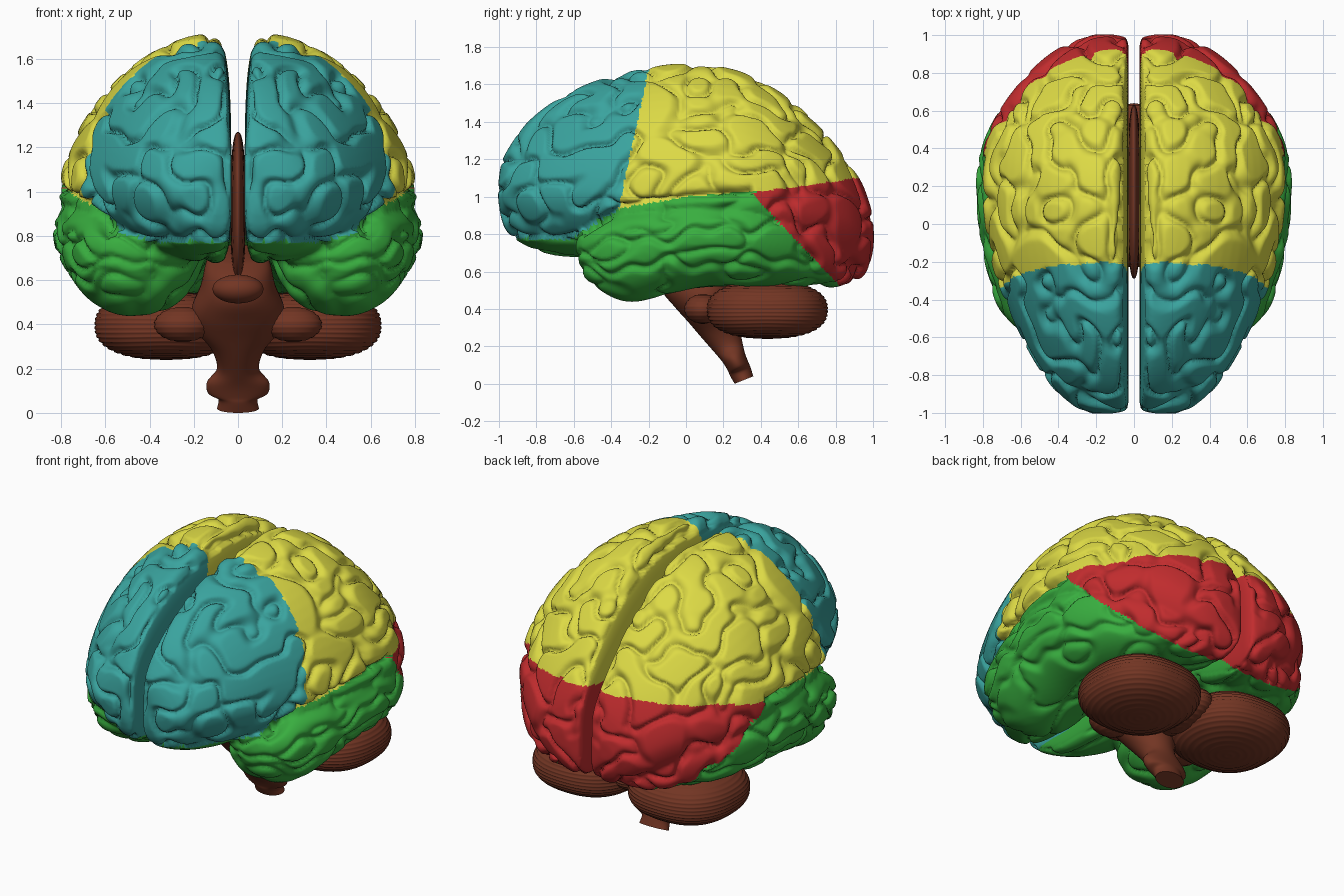
import bpy, bmesh, math
from mathutils import Vector, Matrix, noise

if "Cube" in bpy.data.objects:
    bpy.data.objects.remove(bpy.data.objects["Cube"])


def material(name, rgb):
    m = bpy.data.materials.new(name)
    m.diffuse_color = (*rgb, 1)
    m.use_nodes = True
    m.node_tree.nodes["Principled BSDF"].inputs["Base Color"].default_value = m.diffuse_color
    return m


TEAL = material("teal", (0.042, 0.37, 0.345))
YELLOW = material("yellow", (0.72, 0.70, 0.06))
GREEN = material("green", (0.04, 0.42, 0.05))
RED = material("red", (0.53, 0.025, 0.027))
BROWN = material("brown", (0.17, 0.036, 0.017))


def add_object(name, bm, mats=()):
    bmesh.ops.recalc_face_normals(bm, faces=bm.faces)
    me = bpy.data.meshes.new(name)
    bm.to_mesh(me)
    bm.free()
    for m in mats:
        me.materials.append(m)
    me.shade_smooth()
    ob = bpy.data.objects.new(name, me)
    bpy.context.collection.objects.link(ob)
    return ob


def mirror(ob):
    mod = ob.modifiers.new("mirror", 'MIRROR')
    mod.use_mirror_merge = False


def spline(rows, steps):
    """Smooth in-between rows (Catmull-Rom)."""
    out = []
    for i in range(len(rows) - 1):
        a, b, c, d = (rows[max(0, min(len(rows) - 1, i + k))] for k in (-1, 0, 1, 2))
        for s in range(steps):
            t = s / steps
            out.append([q + 0.5 * t * (r - p + t * (2*p - 5*q + 4*r - s2 + t * (3*(q - r) + s2 - p)))
                        for p, q, r, s2 in zip(a, b, c, d)])
    return out + [list(rows[-1])]


def skin(bm, rings):
    vs = [[bm.verts.new(p) for p in r] for r in rings]
    n = len(vs[0])
    for a, b in zip(vs, vs[1:]):
        for j in range(n):
            bm.faces.new((a[j], a[(j + 1) % n], b[(j + 1) % n], b[j]))
    bm.faces.new(vs[0])
    bm.faces.new(vs[-1])


def spow(v, e):
    return math.copysign(abs(v) ** e, v)


def lobe(bm, rows, centre, n_in, n_out):
    """Loft along y; rows are y, x inner, x outer, z top, z bottom, z widest."""
    rings = []
    for y, xi, xo, zt, zb, zm in spline(rows, 6):
        cx = xi + centre * (xo - xi)
        ring = []
        for k in range(72):
            a = 2 * math.pi * k / 72
            c, s = math.cos(a), math.sin(a)
            e = 2 / (n_out if c > 0 else n_in)
            ring.append((cx + spow(c, e) * (xo - cx if c > 0 else cx - xi), y,
                         zm + spow(s, e) * (zt - zm if s > 0 else zm - zb)))
        rings.append(ring)
    skin(bm, rings)


# Cerebral hemisphere: upper mass and temporal lobe, fused
bm = bmesh.new()
lobe(bm, [(-1.0, .12, .22, 1.07, .98, 1.02), (-.985, .05, .27, 1.17, .89, 1.02),
          (-.95, .03, .34, 1.25, .81, 1.02), (-.85, .03, .44, 1.39, .74, 1.02),
          (-.70, .03, .54, 1.51, .69, 1.02), (-.50, .03, .64, 1.61, .68, 1.02),
          (-.25, .03, .74, 1.68, .70, 1.0), (0, .03, .79, 1.71, .72, 1.0),
          (.25, .03, .81, 1.68, .70, .98), (.45, .03, .78, 1.59, .62, .95),
          (.60, .03, .71, 1.48, .56, .92), (.75, .03, .60, 1.33, .53, .90),
          (.87, .03, .48, 1.18, .53, .86), (.95, .03, .36, 1.05, .58, .80),
          (.985, .05, .27, .95, .66, .79), (1.0, .12, .20, .83, .74, .78)],
     .15, 3.6, 1.7)
lobe(bm, [(-.585, .44, .52, .75, .68, .71), (-.57, .39, .58, .80, .62, .72),
          (-.53, .32, .64, .85, .55, .73), (-.45, .24, .71, .89, .49, .74),
          (-.30, .17, .77, .95, .44, .77), (-.10, .14, .81, 1.0, .48, .80),
          (.10, .12, .83, 1.03, .52, .82), (.35, .10, .82, 1.02, .52, .82),
          (.60, .08, .71, .92, .52, .78), (.80, .07, .52, .80, .52, .70),
          (.90, .12, .32, .70, .56, .64)],
     .5, 2.3, 2.1)
base = add_object("cerebrum_base", bm)
remesh = base.modifiers.new("fuse", 'REMESH')
remesh.mode = 'VOXEL'
remesh.voxel_size = 0.0128
soft = base.modifiers.new("soften", 'SMOOTH')
soft.iterations = 4
mesh = bpy.data.meshes.new_from_object(
    base.evaluated_get(bpy.context.evaluated_depsgraph_get()))
bpy.data.objects.remove(base)


def fissure_z(y):
    """Height of the groove above the temporal lobe."""
    pts = [(-2, .79), (-.62, .77), (-.35, .94), (0, 1.0), (.35, 1.03), (2, 1.03)]
    for (y0, z0), (y1, z1) in zip(pts, pts[1:]):
        if y <= y1:
            return z0 + (z1 - z0) * (y - y0) / (y1 - y0)


def region(p):
    """0 frontal, 1 parietal, 2 temporal, 3 occipital."""
    x, y, z = p
    if y > .35 + (1.02 - z) * .95 and z < 1.02 + .14 * (y - .35):
        return 3
    if z < fissure_z(y):
        return 2
    return 0 if y < -.2 - .215 * (1.68 - z) else 1


# Folds: creases where a warped noise field crosses zero
turn = Matrix.Rotation(.7, 3, 'X') @ Matrix.Rotation(.5, 3, 'Z')


def crease(p, stretch):
    q = p + noise.noise_vector(p * 3.1) * .07
    q = turn @ (Vector((q.x, q.y * stretch, q.z)) * 6.2)
    n = abs(noise.noise(q))
    return (1 - min(1, n / .3)) ** 2


def groove(d, width):
    return math.exp(-(d / width) ** 2)


normals = [v.normal.copy() for v in mesh.vertices]
for v, nrm in zip(mesh.vertices, normals):
    p = v.co.copy()
    if nrm.x < -.8 and p.x < .06:
        continue
    low = region(p) == 2
    d = (.025 if low else .04) * crease(p, .5 if low else .85)
    if -.55 < p.y < .36 and p.x > .4:
        d += .04 * groove(p.z - fissure_z(p.y), .022)
    # Long grooves running back along the temporal lobe
    if low and p.x > .4:
        wave = .025 * math.sin(p.y * 13) + .02 * math.sin(p.y * 29 + 1)
        fade = min(1, max(0, (p.y + .58) / .1))
        d += .028 * fade * groove(p.z - (.80 + .12 * p.y + wave), .02)
        d += .025 * fade * groove(p.z - (.635 + .04 * p.y - wave), .02)
    v.co = p - nrm * (d - .004)
    v.co.x = max(.025, v.co.x)
for m in (TEAL, YELLOW, GREEN, RED):
    mesh.materials.append(m)
for f in mesh.polygons:
    f.material_index = region(f.center)
mesh.shade_smooth()
cerebrum = bpy.data.objects.new("cerebral_hemispheres", mesh)
bpy.context.collection.objects.link(cerebrum)
mirror(cerebrum)


# Brown inner parts
def blob(name, centre, radii, power=2, segs=48, rings=32, ridge=0):
    bm = bmesh.new()
    bmesh.ops.create_uvsphere(bm, u_segments=segs, v_segments=rings, radius=1)
    for v in bm.verts:
        c = v.co
        length = sum(abs(k) ** power for k in c) ** (1 / power)
        ring = round(math.acos(max(-1, min(1, c.z))) / math.pi * rings)
        scale = (1 - ridge * (ring % 3 == 0)) / length
        v.co = [o + k * r * scale for o, k, r in zip(centre, c, radii)]
    return add_object(name, bm, [BROWN])


mirror(blob("cerebellum", (.325, .435, .395), (.325, .325, .155), 2.4, 64, 72, .02))
mirror(blob("cerebellum_nodule", (.25, .09, .40), (.13, .10, .08), 2, 32, 30, .03))
blob("cerebellum_middle", (0, .40, .42), (.14, .24, .11), 2, 40, 48, .03)
blob("corpus_callosum", (0, .17, .92), (.035, .46, .35), 2.5)
blob("gland", (0, -.15, .56), (.115, .08, .065))

# Brainstem: tapering, slanted tube
bm = bmesh.new()
stem = [(.06, .72, .13, .10), (.03, .66, .15, .15), (.04, .57, .17, .17), (.09, .47, .21, .15),
        (.13, .38, .19, .12), (.18, .29, .12, .10), (.225, .2, .095, .075),
        (.255, .14, .14, .06), (.28, .09, .135, .055), (.29, .065, .09, .055), (.31, .02, .095, .05)]
skin(bm, [[(rx * math.cos(a), y + ry * math.sin(a), z + .4 * ry * math.sin(a))
           for a in (2 * math.pi * k / 40 for k in range(40))]
          for y, z, rx, ry in spline(stem, 5)])
add_object("brainstem", bm, [BROWN])
bpy.context.view_layer.objects.active = bpy.data.objects["brainstem"]
bpy.data.objects["brainstem"].select_set(True)
bpy.ops.object.shade_smooth_by_angle(angle=math.radians(50))
